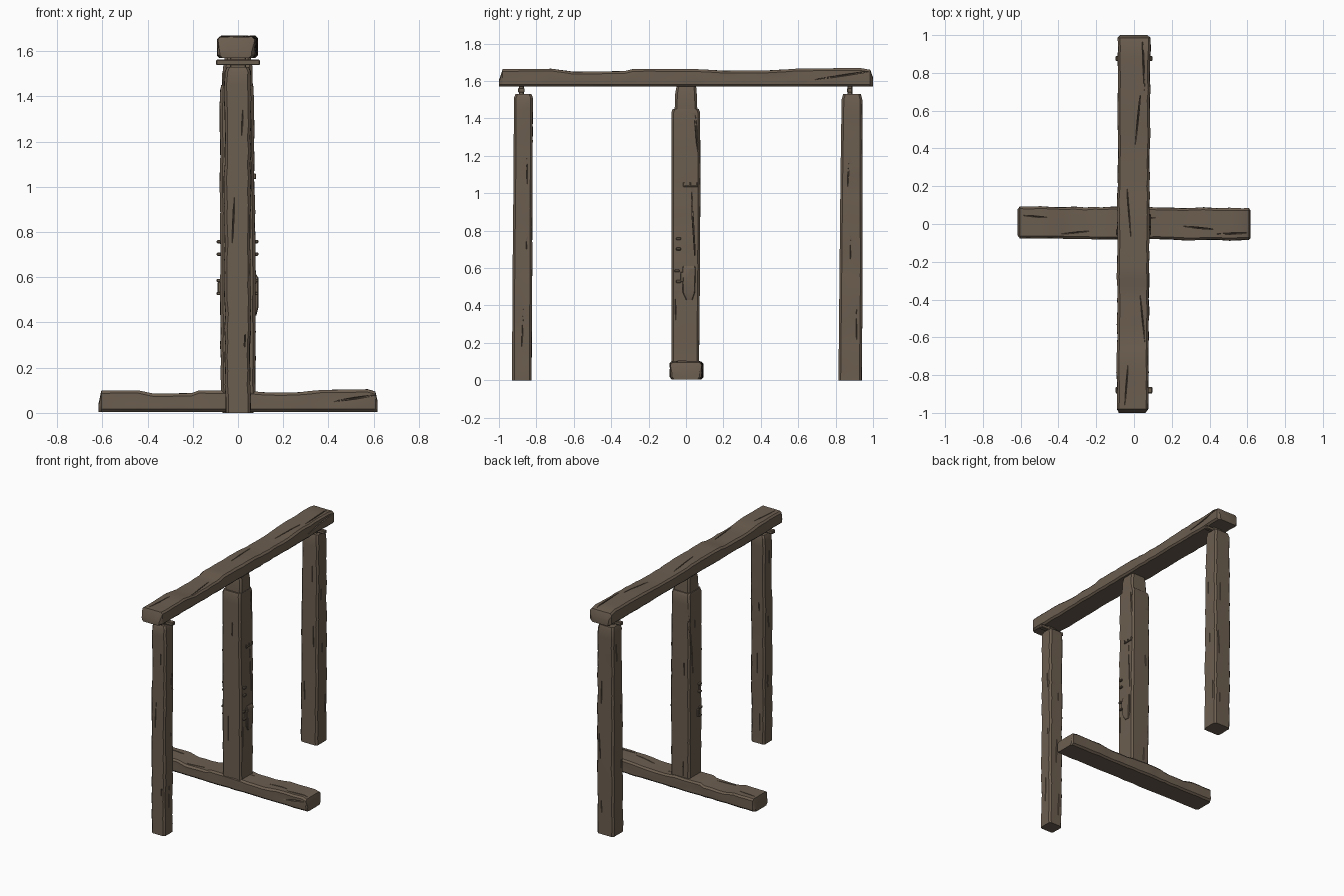
import bpy, bmesh, math, random
from mathutils import Matrix, Vector, Euler

rng = random.Random(4)
if "Cube" in bpy.data.objects:
    bpy.data.objects.remove(bpy.data.objects["Cube"])

# Weathered wood, the only colour
wood = bpy.data.materials.new("weathered_wood")
wood.use_nodes = True
wood.diffuse_color = (0.150, 0.112, 0.080, 1)
bsdf = wood.node_tree.nodes["Principled BSDF"]
bsdf.inputs["Base Color"].default_value = wood.diffuse_color
bsdf.inputs["Roughness"].default_value = 0.9


def make_object(name, bm):
    bmesh.ops.recalc_face_normals(bm, faces=bm.faces)
    mesh = bpy.data.meshes.new(name)
    bm.to_mesh(mesh)
    bm.free()
    mesh.materials.append(wood)
    obj = bpy.data.objects.new(name, mesh)
    bpy.context.collection.objects.link(obj)
    return obj


def smooth(obj):
    bpy.ops.object.select_all(action='DESELECT')
    obj.select_set(True)
    bpy.context.view_layer.objects.active = obj
    bpy.ops.object.shade_smooth_by_angle(angle=math.radians(28))


def section(a0, a1, b0, b1, r):
    """Chamfered rectangle with extra points along its sides."""
    corners = [(a0 + r, b0), (a1 - r, b0), (a1, b0 + r), (a1, b1 - r),
               (a1 - r, b1), (a0 + r, b1), (a0, b1 - r), (a0, b0 + r)]
    points = []
    for i, p in enumerate(corners):
        q = corners[(i + 1) % 8]
        points.append(p)
        if i % 2 == 0:
            for f in (1 / 3, 2 / 3):
                points.append((p[0] + (q[0] - p[0]) * f, p[1] + (q[1] - p[1]) * f))
    return points


def timber(name, stations, place, rough=0.003, r=0.012, step=0.06):
    """Loft a hewn timber through stations of (t, a0, a1, b0, b1)."""
    bm = bmesh.new()
    rows = []
    for s, e in zip(stations, stations[1:]):
        n = max(1, round((e[0] - s[0]) / step))
        rows += [[u + (v - u) * i / n for u, v in zip(s, e)] for i in range(n)]
    rows.append(stations[-1])
    rings = []
    for t, a0, a1, b0, b1 in rows:
        a0, a1 = (v + rng.uniform(-rough, rough) for v in (a0, a1))
        ring = []
        for a, b in section(a0, a1, b0, b1, r):
            jitter = rng.uniform(-rough, rough) * 0.5
            ring.append(bm.verts.new(place(t, a + jitter, b - abs(jitter) * (b > (b0 + b1) / 2))))
        rings.append(ring)
    for low, high in zip(rings, rings[1:]):
        for i in range(len(low)):
            j = (i + 1) % len(low)
            bm.faces.new((low[i], low[j], high[j], high[i]))
    bm.faces.new(rings[0][::-1])
    bm.faces.new(rings[-1])
    return make_object(name, bm)


def carve(obj, cracks):
    """Cut slim splits, each (centre, half sizes, rotation)."""
    bm = bmesh.new()
    for centre, size, turn in cracks:
        m = Matrix.LocRotScale(Vector(centre), Euler(turn), Vector(size))
        bmesh.ops.create_icosphere(bm, subdivisions=1, radius=1, matrix=m)
    cutter = make_object("crack_cutter", bm)
    cutter.hide_render = True
    mod = obj.modifiers.new("cracks", 'BOOLEAN')
    mod.operation, mod.solver, mod.object = 'DIFFERENCE', 'EXACT', cutter
    mod.use_self = True
    bpy.context.view_layer.objects.active = obj
    bpy.ops.object.modifier_apply(modifier=mod.name)
    bpy.data.objects.remove(cutter)
    smooth(obj)


def block(name, lo, hi, bevel=0.004):
    bm = bmesh.new()
    lo, hi = Vector(lo), Vector(hi)
    m = Matrix.LocRotScale((lo + hi) / 2, None, hi - lo)
    bmesh.ops.create_cube(bm, size=1, matrix=m)
    bmesh.ops.bevel(bm, geom=bm.edges[:], offset=bevel, segments=1, affect='EDGES')
    return make_object(name, bm)


# Horizontal beam outline, shared by the top beam and the shorter foot
top_line = [(-1, .035), (-.98, .094), (-.72, .096), (-.6, .08), (-.33, .083), (-.28, .095),
            (.05, .094), (.2, .086), (.42, .086), (.6, .097), (.93, .1), (.985, .09), (1, .05)]


def beam_stations(length):
    rows = []
    for t, h in top_line:
        inset = 0.014 if abs(t) == 1 else 0
        rows.append((t * length, -.088 + .004 * t + inset, .081 + .005 * t - inset, 0, h))
    return rows


top_beam = timber("top_beam", beam_stations(1), lambda t, a, b: (a, t, b + 1.57))
foot_beam = timber("foot_beam", beam_stations(.617), lambda t, a, b: (t, -a, b + .005))

# Long splits towards the beam ends, and short ones scattered on top
for obj, length, z, along_y in ((top_beam, 1, 1.57, True), (foot_beam, .617, .005, False)):
    cracks = []
    splits = [(.086, .84, .06, .006, .18, .15), (.05, .85, .1, .18, .005, .04),
              (.02, .55, .092, .17, .004, -.1), (-.03, .1, .095, .2, .004, .08),
              (.045, -.5, .084, .15, .004, .1), (-.04, -.85, .096, .13, .004, -.08)]
    for i, (a, t, h, s, w, tilt) in enumerate(splits):
        if i == 0:
            size, turn = (.014, w and .18 * length, .005), (tilt, 0, 0)
        else:
            size, turn = (w, s * length, .014), (0, 0, tilt)
        centre = (a, t * length, z + h)
        if not along_y:
            centre = (t * length, -a, z + h)
            turn = (turn[0], turn[1], turn[2] - math.pi / 2)
        cracks.append((centre, size, turn))
    carve(obj, cracks)


# Upright posts, along z
def upright(t, a, b):
    return (a, b, t)


front_post = timber("front_post", [
    (0, -.056, .054, -.93, -.825), (.5, -.058, .055, -.928, -.822),
    (1.1, -.06, .056, -.922, -.82), (1.51, -.06, .056, -.92, -.818),
    (1.53, -.05, .048, -.912, -.826)], upright)
rear_post = timber("rear_post", [
    (0, -.068, .066, .815, .94), (.5, -.07, .068, .82, .945),
    (1.1, -.07, .066, .826, .943), (1.5, -.068, .064, .832, .943),
    (1.53, -.06, .056, .84, .935)], upright)
middle_post = timber("middle_post", [
    (.06, -.076, .078, -.078, .07), (.6, -.078, .078, -.078, .075),
    (1, -.08, .073, -.078, .077), (1.43, -.08, .07, -.078, .076),
    (1.45, -.074, .066, -.072, .068)], upright, rough=.002)
timber("post_tenon", [
    (1.4, -.068, .066, -.062, .062), (1.53, -.066, .064, -.058, .058),
    (1.575, -.058, .056, -.05, .054)], upright, rough=.001)


def post_cracks(x, y0, y1, count):
    """Scatter thin vertical splits over the four sides."""
    cracks = []
    for i in range(count):
        z = .1 + 1.3 * (i + rng.random()) / count
        long, lean = rng.uniform(.03, .12), rng.uniform(-.06, .06)
        if i % 2:
            spot = (x * (1 if i % 4 == 1 else -1), rng.uniform(y0 + .02, y1 - .02), z)
            cracks.append((spot, (.011, .0035, long), (lean, 0, 0)))
        else:
            spot = (rng.uniform(-.6, .6) * x, y0 if i % 4 else y1, z)
            cracks.append((spot, (.0035, .011, long), (0, lean, 0)))
    return cracks


carve(front_post, post_cracks(.057, -.923, -.822, 12))
carve(rear_post, post_cracks(.068, .823, .943, 12))
carve(middle_post, post_cracks(.077, -.078, .074, 8) + [
    ((.075, .055, 1.33), (.02, .007, .13), (.08, 0, 0)),
    ((-.075, .055, 1.1), (.016, .005, .3), (-.1, 0, 0)),
    ((.07, .04, .8), (.016, .004, .2), (.06, 0, 0))])

# Cross pegs that carry the beam over the outer posts
for side, y, w in (("front", -.88, .017), ("rear", .876, .014)):
    block(side + "_cross_peg", (-.097, y - w, 1.538), (.097, y + w, 1.563))
    block(side + "_post_tenon", (-.035, y - .013, 1.51), (.035, y + .013, 1.58))

# Wooden pins through the middle post
for i, (y, z) in enumerate(((-.04, .757), (-.04, .702), (-.048, .585), (-.04, .528))):
    block(f"pin_{i + 1}", (-.094, y - .013, z - .007), (.09, y + .013, z + .007), .003)
for side in (-1, 1):
    xs = sorted((side * .07, side * .09))
    block("pin_link", (xs[0], -.03, .525), (xs[1], -.012, .58), .003)

# Raised splinter panel and staple on the left face
timber("splinter_panel", [(.43, .06, .08, .0, .035), (.47, .06, .09, -.018, .048),
                          (.595, .06, .09, -.02, .052), (.612, .06, .082, -.016, .048)],
       upright, rough=.001, r=.004)
block("staple_bar", (.066, -.015, 1.034), (.078, .065, 1.042), .002)
for y in (-.015, .018, .057):
    block("staple_leg", (.066, y, 1.034), (.079, y + .008, 1.058), .002)

for obj in bpy.context.scene.objects:
    if obj.type == 'MESH' and obj.name.startswith(("post_tenon", "splinter")):
        smooth(obj)
